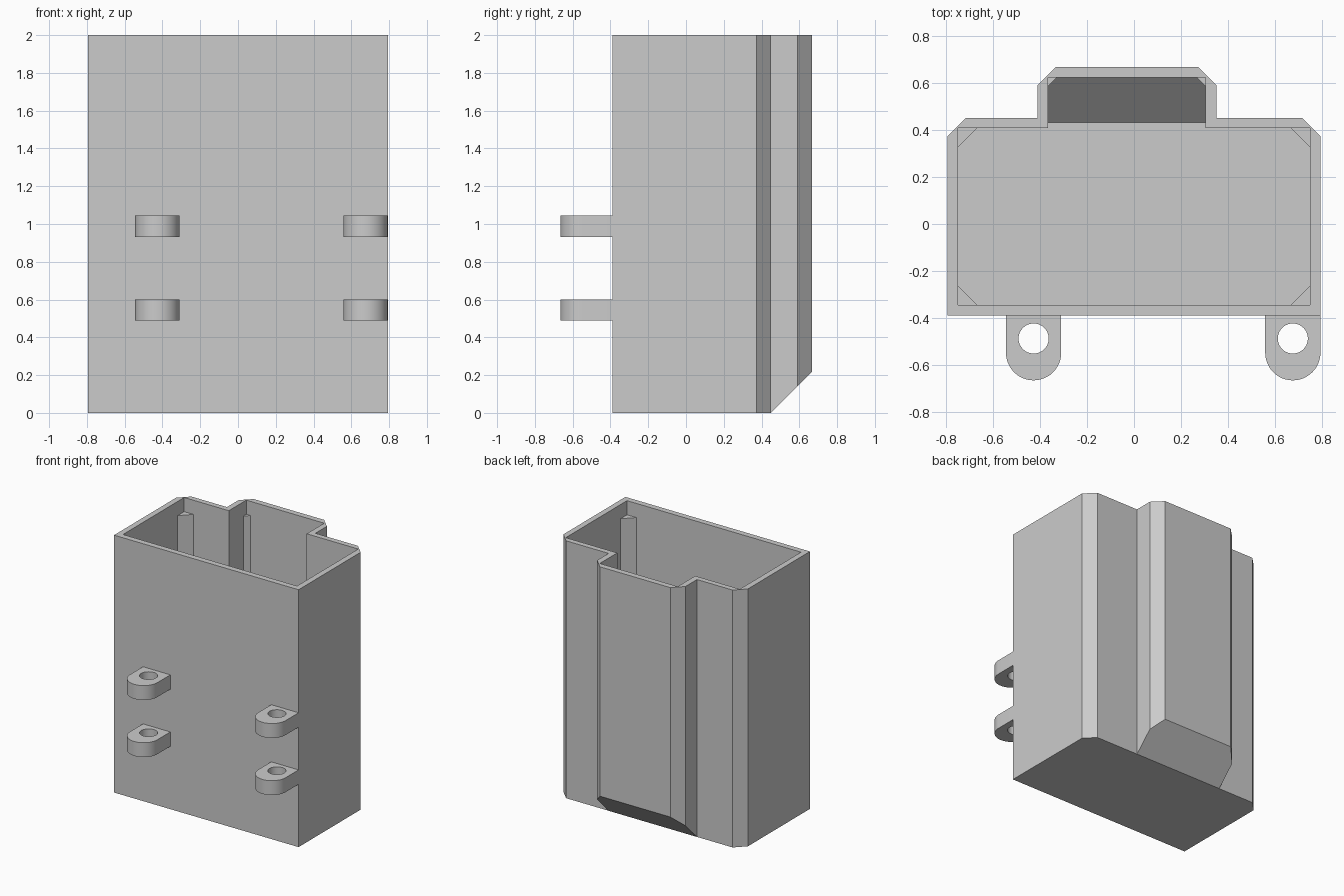
import bpy, bmesh, math
from mathutils import Vector

cube = bpy.data.objects.get("Cube")
if cube:
    bpy.data.objects.remove(cube)

grey = bpy.data.materials.new("plain grey")
grey.use_nodes = True
COLOUR = (0.6, 0.6, 0.6, 1)
grey.diffuse_color = COLOUR
grey.node_tree.nodes["Principled BSDF"].inputs["Base Color"].default_value = COLOUR

HEIGHT, WALL = 2.0, 0.045


def prism(name, profile, z0, z1, slope_y=None):
    """Extrude a plan outline upward; slope_y trims the low back edge at 45 degrees."""
    bm = bmesh.new()
    face = bm.faces.new([bm.verts.new((x, y, z0)) for x, y in profile])
    top = bmesh.ops.extrude_face_region(bm, geom=[face])["geom"]
    bmesh.ops.translate(bm, vec=(0, 0, z1 - z0),
                        verts=[v for v in top if isinstance(v, bmesh.types.BMVert)])
    if slope_y is not None:
        cut = bmesh.ops.bisect_plane(
            bm, geom=bm.verts[:] + bm.edges[:] + bm.faces[:], dist=1e-5,
            plane_co=Vector((0, slope_y, z0)), plane_no=Vector((0, 1, -1)), clear_outer=True)
        edges = [e for e in cut["geom_cut"] if isinstance(e, bmesh.types.BMEdge)]
        bmesh.ops.contextual_create(bm, geom=edges)
    bmesh.ops.recalc_face_normals(bm, faces=bm.faces)
    mesh = bpy.data.meshes.new(name)
    bm.to_mesh(mesh)
    bm.free()
    mesh.materials.append(grey)
    obj = bpy.data.objects.new(name, mesh)
    bpy.context.collection.objects.link(obj)
    return obj


def subtract(obj, cutter):
    mod = obj.modifiers.new("cut", 'BOOLEAN')
    mod.operation, mod.solver, mod.object = 'DIFFERENCE', 'EXACT', cutter
    bpy.context.view_layer.objects.active = obj
    bpy.ops.object.modifier_apply(modifier=mod.name)
    bpy.data.objects.remove(cutter)


# Housing: chamfered box with an off-centre rear channel
SIDE, FRONT, BACK, REAR = 0.793, -0.389, 0.45, 0.668
CH_L, CH_R, CHAMFER = -0.41, 0.35, 0.077
outer = [(-SIDE, FRONT), (SIDE, FRONT),
         (SIDE, BACK - CHAMFER), (SIDE - CHAMFER, BACK),
         (CH_R, BACK), (CH_R, REAR - CHAMFER), (CH_R - CHAMFER, REAR),
         (CH_L + CHAMFER, REAR), (CH_L, REAR - CHAMFER), (CH_L, BACK),
         (CHAMFER - SIDE, BACK), (-SIDE, BACK - CHAMFER)]
housing = prism("housing", outer, 0, HEIGHT, BACK + 0.0005)

# Hollow inside, with its floor following the sloped rear
ix, iy0, iy1, iy2 = SIDE - WALL, FRONT + WALL, BACK - WALL + 0.003, REAR - WALL
il, ir = CH_L + WALL, CH_R - WALL
inner = [(-ix, iy0), (ix, iy0), (ix, iy1), (ir, iy1),
         (ir, iy2), (il, iy2), (il, iy1), (-ix, iy1)]
subtract(housing, prism("cavity_cutter", inner, WALL, HEIGHT + 0.1, 0.431))


# Triangular corner posts that stop short of the rim
def corner_post(name, x, y, sx, sy, size, z0):
    prism(name, [(x, y), (x - sx * size, y), (x, y - sy * size)], z0, HEIGHT - 0.11)


for side, s in (("left", 1), ("right", -1)):
    corner_post("front_post_" + side, s * ix, iy0, s, -1, 0.08, WALL)
    corner_post("back_post_" + side, s * ix, iy1, s, 1, 0.08, WALL)
    corner_post("channel_post_" + side, ir if s > 0 else il, iy2, s, 1, 0.037, 0.195)

# Mounting lugs: rounded tabs with a vertical hole
RADIUS, TIP = 0.1175, -0.665
for side, cx in (("left", SIDE - RADIUS), ("right", -0.427)):
    for level, z in (("lower", 0.488), ("upper", 0.932)):
        arc = [(cx + RADIUS * math.cos(a), TIP + RADIUS + RADIUS * math.sin(a))
               for a in (math.pi * (1 + i / 24) for i in range(25))]
        tab = arc + [(cx + RADIUS, FRONT), (cx - RADIUS, FRONT)]
        lug = prism(f"{level}_lug_{side}", tab, z, z + 0.112)
        hole = [(cx + 0.064 * math.cos(a), -0.487 + 0.064 * math.sin(a))
                for a in (math.tau * i / 40 for i in range(40))]
        subtract(lug, prism("hole_cutter", hole, z - 0.1, z + 0.3))
        bpy.ops.object.select_all(action='DESELECT')
        lug.select_set(True)
        bpy.context.view_layer.objects.active = lug
        bpy.ops.object.shade_smooth_by_angle(angle=math.radians(30))
